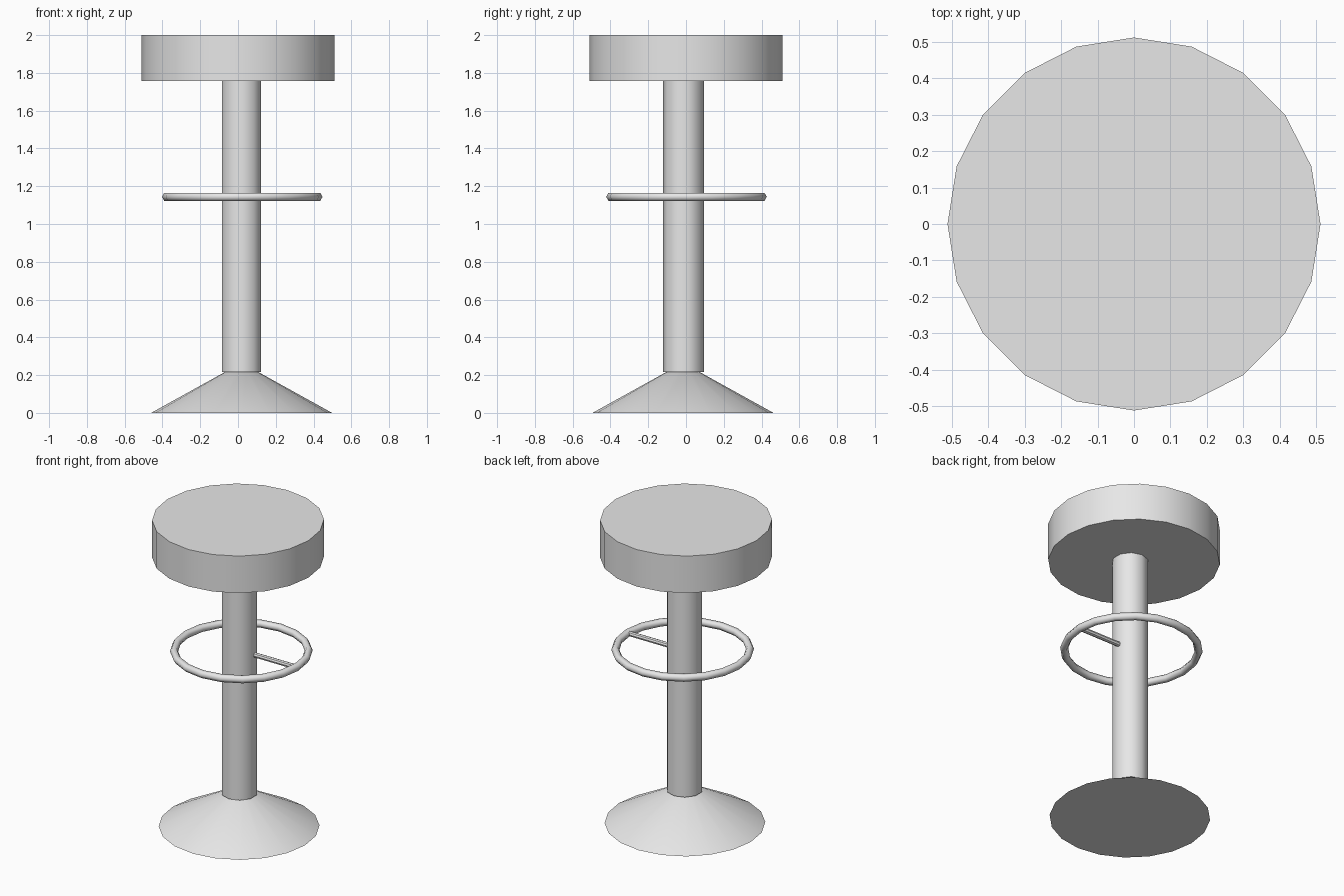
import bpy, bmesh, math
from mathutils import Matrix

if "Cube" in bpy.data.objects:
    bpy.data.objects.remove(bpy.data.objects["Cube"])

grey = bpy.data.materials.new("light_grey")
grey.diffuse_color = (0.8, 0.8, 0.8, 1)
grey.use_nodes = True
grey.node_tree.nodes["Principled BSDF"].inputs["Base Color"].default_value = grey.diffuse_color


def finish(name, bm, smooth_angle):
    bmesh.ops.recalc_face_normals(bm, faces=bm.faces)
    for f in bm.faces:
        f.smooth = True
    for e in bm.edges:
        e.smooth = e.calc_face_angle(0) < math.radians(smooth_angle)
    mesh = bpy.data.meshes.new(name)
    bm.to_mesh(mesh)
    bm.free()
    mesh.materials.append(grey)
    obj = bpy.data.objects.new(name, mesh)
    bpy.context.collection.objects.link(obj)
    return obj


def frustum(name, sides, r1, r2, z1, z2, x=0, y=0, start=0):
    """Closed cylinder or cone with its first corner at the start angle."""
    bm = bmesh.new()
    rings = []
    for r, z in ((r1, z1), (r2, z2)):
        angles = [math.radians(start) + math.tau * i / sides for i in range(sides)]
        rings.append([bm.verts.new((x + r * math.cos(a), y + r * math.sin(a), z)) for a in angles])
    low, high = rings
    for i in range(sides):
        j = (i + 1) % sides
        bm.faces.new((low[i], low[j], high[j], high[i]))
    bm.faces.new(low[::-1])
    bm.faces.new(high)
    return finish(name, bm, 40)


def torus(name, major, minor, R, r, x, y, z):
    bm = bmesh.new()
    grid = []
    for i in range(major):
        a = math.tau * i / major
        loop = []
        for k in range(minor):
            b = math.tau * k / minor
            d = R + r * math.cos(b)
            loop.append(bm.verts.new((x + d * math.cos(a), y + d * math.sin(a), z + r * math.sin(b))))
        grid.append(loop)
    for i in range(major):
        n = (i + 1) % major
        for k in range(minor):
            m = (k + 1) % minor
            bm.faces.new((grid[i][k], grid[n][k], grid[n][m], grid[i][m]))
    return finish(name, bm, 70)


# round seat, column and conical foot
frustum("seat", 20, 0.512, 0.512, 1.757, 2.0)
frustum("column", 10, 0.1085, 0.1085, 0.217, 1.757, 0.019, -0.0125, start=90)
frustum("base", 20, 0.479, 0.087, 0.0, 0.217, 0.019, -0.016)

# foot ring with its single spoke towards +x
torus("foot_ring", 20, 6, 0.401, 0.0242, 0.0225, 0.0025, 1.144)
spoke = frustum("ring_spoke", 8, 0.016, 0.016, 0.115, 0.415)
spoke.data.transform(Matrix.Translation((0, 0.0025, 1.144)) @ Matrix.Rotation(math.pi / 2, 4, 'Y'))
